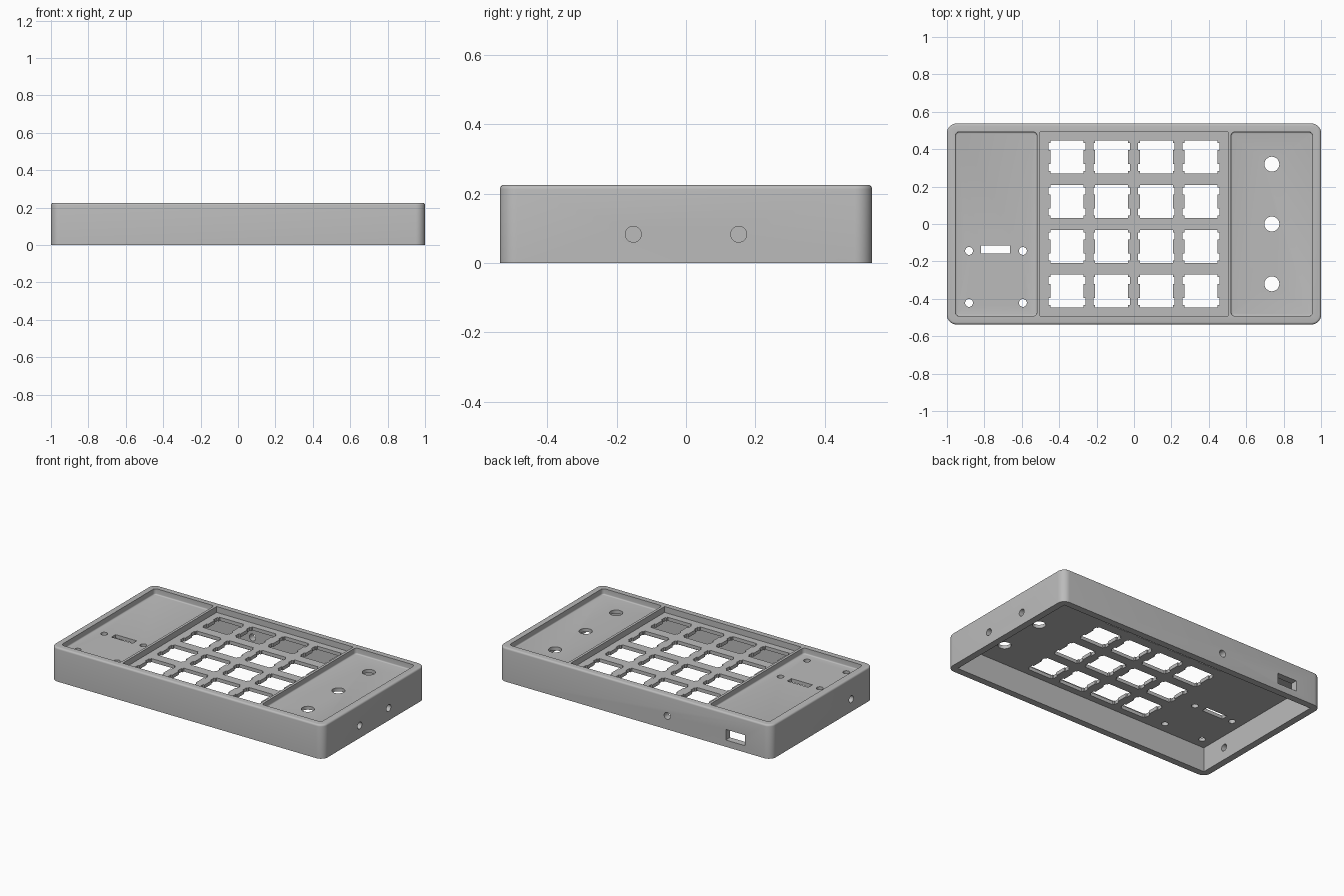
import bpy, bmesh, math
from mathutils import Matrix

cube = bpy.data.objects.get("Cube")
if cube:
    bpy.data.objects.remove(cube, do_unlink=True)

grey = bpy.data.materials.new("matte grey")
grey.use_nodes = True
colour = (0.5, 0.5, 0.5, 1)
grey.diffuse_color = colour
grey.node_tree.nodes["Principled BSDF"].inputs["Base Color"].default_value = colour

TOP, FLOOR, CEILING = 0.225, 0.186, 0.163
HX, HY = 0.955, 0.492          # inner half sizes
PORT_Z = 0.083


def finish(bm, name):
    bmesh.ops.recalc_face_normals(bm, faces=bm.faces)
    mesh = bpy.data.meshes.new(name)
    bm.to_mesh(mesh)
    bm.free()
    mesh.materials.append(grey)
    obj = bpy.data.objects.new(name, mesh)
    bpy.context.scene.collection.objects.link(obj)
    return obj


def box(name, x, y, z, corner=0, edge=0, edge_z=None):
    """Box from ranges, with rounded uprights and one rounded end."""
    bm = bmesh.new()
    bmesh.ops.create_cube(bm, size=1)
    for v in bm.verts:
        v.co = [r[0] if c < 0 else r[1] for c, r in zip(v.co, (x, y, z))]
    if corner:
        uprights = [e for e in bm.edges if abs(e.verts[0].co.z - e.verts[1].co.z) > 1e-4]
        bmesh.ops.bevel(bm, geom=uprights, offset=corner, segments=8,
                        profile=0.5, affect='EDGES')
    if edge:
        ring = [e for e in bm.edges if all(abs(v.co.z - edge_z) < 1e-5 for v in e.verts)]
        bmesh.ops.bevel(bm, geom=ring, offset=edge, segments=4,
                        profile=0.5, affect='EDGES')
    return finish(bm, name)


def drill(name, centre, radius, length, axis='Z'):
    bm = bmesh.new()
    turn = {'X': Matrix.Rotation(math.pi / 2, 4, 'Y'),
            'Y': Matrix.Rotation(math.pi / 2, 4, 'X'), 'Z': Matrix()}[axis]
    bmesh.ops.create_cone(bm, cap_ends=True, segments=32, radius1=radius, radius2=radius,
                          depth=length, matrix=Matrix.Translation(centre) @ turn)
    return finish(bm, name)


def key_hole(name, cx, cy):
    """Square switch opening with two clip notches on each side."""
    half, wide, near, far = 0.088, 0.098, 0.037, 0.075
    side = [(half, -half), (half, -far), (wide, -far), (wide, -near), (half, -near),
            (half, near), (wide, near), (wide, far), (half, far), (half, half)]
    outline = side + [(-x, -y) for x, y in side]
    bm = bmesh.new()
    face = bm.faces.new([bm.verts.new((cx + x, cy + y, 0.1)) for x, y in outline])
    new = bmesh.ops.extrude_face_region(bm, geom=[face])["geom"]
    bmesh.ops.translate(bm, vec=(0, 0, 0.11),
                        verts=[g for g in new if isinstance(g, bmesh.types.BMVert)])
    return finish(bm, name)


case = box("keypad_case", (-1, 1), (-0.537, 0.537), (0, TOP), 0.05, 0.012, TOP)

# Hollow underside and the three top recesses
cutters = [box("cavity", (-HX, HX), (-HY, HY), (-0.1, CEILING)),
           box("key_recess", (-0.502, 0.502), (-HY, HY), (FLOOR, 0.3))]
for s in (-1, 1):
    cutters.append(box("side_recess", sorted((s * 0.519, s * HX)), (-HY, HY),
                       (FLOOR, 0.3), 0.02, 0.008, FLOOR))

# Key openings
steps = [(i - 1.5) * 0.239 for i in range(4)]
cutters += [key_hole("key_opening", x, y) for x in steps for y in steps]

# Knob holes, display mounting holes and display slot
cutters += [drill("knob_hole", (0.737, y, 0.18), 0.04, 0.15) for y in (-0.32, 0, 0.32)]
cutters += [drill("screw_hole", (x, y, 0.18), 0.021, 0.15)
            for x in (-0.882, -0.594) for y in (-0.144, -0.422)]
cutters.append(box("display_slot", (-0.818, -0.663), (-0.158, -0.115), (0.1, 0.21)))

# Ports through the end walls and the back wall
cutters += [drill("end_port", (0.98, y, PORT_Z), 0.023, 0.2, 'X') for y in (-0.152, 0.152)]
cutters.append(drill("far_port", (-0.98, -0.305, PORT_Z), 0.023, 0.2, 'X'))
cutters.append(drill("back_port", (-0.238, 0.515, 0.09), 0.023, 0.2, 'Y'))
cutters.append(box("cable_port", (-0.81, -0.668), (0.4, 0.6), (0.045, 0.115)))

# Cut everything, then bake the result and drop the cutters
for cutter in cutters:
    mod = case.modifiers.new(cutter.name, 'BOOLEAN')
    mod.operation = 'DIFFERENCE'
    mod.solver = 'EXACT'
    mod.object = cutter
    cutter.hide_render = True
bpy.context.view_layer.update()
baked = bpy.data.meshes.new_from_object(case.evaluated_get(bpy.context.evaluated_depsgraph_get()))
case.modifiers.clear()
case.data = baked
for cutter in cutters:
    bpy.data.objects.remove(cutter, do_unlink=True)
baked.materials.clear()
baked.materials.append(grey)
baked.polygons.foreach_set("material_index", [0] * len(baked.polygons))

bpy.ops.object.select_all(action='DESELECT')
case.select_set(True)
bpy.context.view_layer.objects.active = case
bpy.ops.object.shade_smooth_by_angle(angle=math.radians(30))
